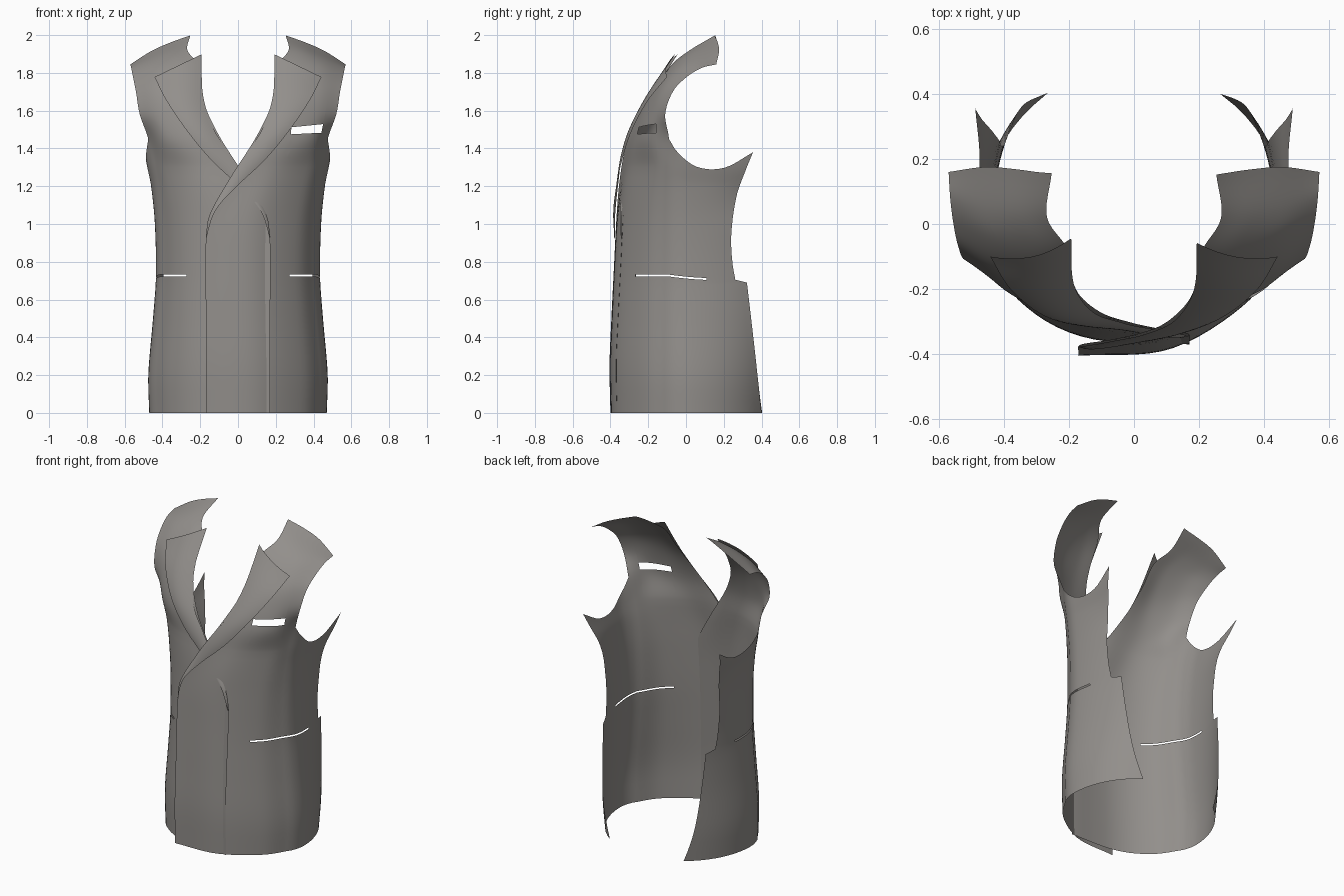
import bpy, bmesh, math
from mathutils import Vector

if "Cube" in bpy.data.objects:
    bpy.data.objects.remove(bpy.data.objects["Cube"])

cloth = bpy.data.materials.new("warm grey cloth")
cloth.diffuse_color = (0.29, 0.275, 0.26, 1)
cloth.use_nodes = True
cloth.node_tree.nodes["Principled BSDF"].inputs["Base Color"].default_value = cloth.diffuse_color


def key(tab, z):
    """Smooth interpolation through (z, value) pairs."""
    n = len(tab)
    z = min(max(z, tab[0][0]), tab[-1][0])
    i = 0
    while i < n - 2 and z > tab[i + 1][0]:
        i += 1

    def slope(k):
        lo, hi = tab[max(k - 1, 0)], tab[min(k + 1, n - 1)]
        return (hi[1] - lo[1]) / (hi[0] - lo[0])
    (a, p), (b, q) = tab[i], tab[i + 1]
    h = b - a
    t = (z - a) / h
    return ((2*t**3 - 3*t*t + 1)*p + (t**3 - 2*t*t + t)*h*slope(i)
            + (3*t*t - 2*t**3)*q + (t**3 - t*t)*h*slope(i + 1))


def catmull(pts, u):
    """Point at u in 0..len-1 on a spline through pts."""
    n = len(pts)
    i = min(int(u), n - 2)
    t = u - i
    p1, p2 = pts[i], pts[i + 1]
    p0 = pts[i - 1] if i else p1 * 2 - p2
    p3 = pts[i + 2] if i + 2 < n else p2 * 2 - p1
    return (p1*2 + (p2 - p0)*t + (p0*2 - p1*5 + p2*4 - p3)*t*t
            + (p1*3 - p0 - p2*3 + p3)*t**3) * 0.5


# Body measurements by height
WIDTH = [(0, .47), (.2, .475), (.5, .45), (.72, .435), (1, .44), (1.2, .46), (1.3, .48), (1.45, .51)]
FRONT = [(0, .40), (.25, .405), (.5, .395), (.8, .38), (1, .37), (1.2, .355), (1.45, .32)]
BACK = [(0, .484), (.7, .6), (.95, .66), (1.2, .85), (1.38, 2)]
EDGE = [(0, -.17), (.5, -.17), (.92, -.17), (1.05, -.148), (1.23, -.05), (1.365, .037)]
BACK_LOW = [(0, .40), (.35, .362), (.695, .322)]
BACK_HIGH = [(.7, .262), (.8, .245), (.95, .24), (1.15, .268), (1.29, .318), (1.38, .355)]
ARMHOLE = [(-.09, 1.45), (-.05, 1.385), (.03, 1.32), (.1, 1.295), (.18, 1.29), (.26, 1.31), (.355, 1.38)]
N, SEAM, NU, NS = 1.7, -.09, 20, 14

# Chest to shoulder rows: neckline edge to armhole edge
UPPER = [
    [(.09, -.308, 1.45), (.27, -.265, 1.45), (.40, -.2, 1.45), (.475, -.09, 1.45)],
    [(.165, -.24, 1.6), (.29, -.22, 1.6), (.42, -.175, 1.59), (.52, -.11, 1.58)],
    [(.195, -.165, 1.72), (.3, -.16, 1.72), (.43, -.13, 1.71), (.54, -.07, 1.70)],
    [(.21, -.08, 1.84), (.32, -.075, 1.83), (.44, -.05, 1.81), (.555, 0, 1.775)],
    [(.268, .02, 1.92), (.36, .025, 1.9), (.46, .04, 1.865), (.565, .08, 1.825)],
    [(.253, .152, 1.998), (.36, .168, 1.96), (.46, .175, 1.915), (.57, .16, 1.845)],
]
UPPER = [[Vector(p) for p in r] for r in UPPER]


def low_row(z):
    a, b, x0 = key(WIDTH, z), key(FRONT, z), key(EDGE, z)
    xs = a * (1 - (-SEAM / b)**N)**(1 / N)
    out = []
    for f in (0, .45, .82, 1):
        x = x0 + (xs - x0) * f
        y = -b * (1 - (max(x, 0) / a)**N)**(1 / N)
        out.append(Vector((x, y, z)))
    return out


def side_point(z_row, f):
    top = key(ARMHOLE, SEAM + f * (.355 - SEAM))
    z = z_row if z_row < 1 else 1 + (z_row - 1) * (top - 1) / .45
    yb = key(BACK_LOW, z) if z < .697 else key(BACK_HIGH, z)
    y = SEAM + f * (yb - SEAM)
    a, b, n = (key(WIDTH, z), key(FRONT, z), N) if y < 0 else (key(WIDTH, z), key(BACK, z), 2)
    x = a * (1 - (abs(y) / b)**n)**(1 / n)
    droop = .03 * min(1, f * 1.6) * (1 - f)**.5 * math.exp(-((z - .725) / .05)**2)
    return Vector((x, y, z - droop))


def place(p, side):
    """Left panel lies on top; right panel is mirrored and tucked under."""
    if side > 0:
        return p
    t = min(max((.32 - p.x) / .3, 0), 1)
    return Vector((-p.x, p.y + .035 * t*t*(3 - 2*t), p.z))


def finish(bm, name, side):
    if side < 0:
        bmesh.ops.reverse_faces(bm, faces=bm.faces[:])
    me = bpy.data.meshes.new(name)
    bm.to_mesh(me)
    bm.free()
    me.materials.append(cloth)
    for p in me.polygons:
        p.use_smooth = True
    ob = bpy.data.objects.new(name, me)
    bpy.context.collection.objects.link(ob)


def fill(bm, rows, skip=lambda k, c: False):
    for k in range(len(rows) - 1):
        for j in range(min(len(rows[k]), len(rows[k + 1])) - 1):
            q = [rows[k][j], rows[k][j + 1], rows[k + 1][j + 1], rows[k + 1][j]]
            c = sum((v.co for v in q), Vector()) / 4
            if not skip(k, c):
                bm.faces.new(q)


# Front panels with side wrap, armhole, waist slit
LOW_Z = [i * .06 for i in range(11)] + [.65, .69, .705, .722, .732] + [.78 + i * .052 for i in range(10)]
SLIT = LOW_Z.index(.722)


def panel(side):
    rows = [low_row(z) for z in LOW_Z]
    ctrl = [low_row(1.15), low_row(1.3)] + UPPER
    for s in range((len(ctrl) - 2) * 6 + 1):
        rows.append([catmull([r[i] for r in ctrl], 1 + s / 6) for i in range(4)])
    bm = bmesh.new()
    grid = []
    for r in rows:
        pts = [catmull(r, 3 * j / NU) for j in range(NU + 1)]
        if r[3].z <= 1.4501:
            pts += [side_point(r[3].z, j / NS) for j in range(1, NS + 1)]
        grid.append([bm.verts.new(place(p, side)) for p in pts])
    fill(bm, grid, lambda k, c: k == SLIT and abs(c.x) > .28 and c.y < .12)
    if side > 0:
        # Chest pocket opening
        planes = [((.28, 0, 1.48), (-1, 0, .1)), ((.445, 0, 1.5), (1, 0, -.2)),
                  ((.28, 0, 1.475), (.05, 0, -1)), ((.28, 0, 1.512), (-.1, 0, 1))]
        planes = [(Vector(a), Vector(b)) for a, b in planes]
        for co, no in planes:
            fs = [f for f in bm.faces if 1.35 < f.calc_center_median().z < 1.65
                  and .2 < f.calc_center_median().x < .5]
            geom = set(fs) | {e for f in fs for e in f.edges} | {v for f in fs for v in f.verts}
            bmesh.ops.bisect_plane(bm, geom=list(geom), plane_co=co, plane_no=no)
        hole = [f for f in bm.faces
                if all((f.calc_center_median() - co).dot(no) < 0 for co, no in planes)]
        bmesh.ops.delete(bm, geom=hole, context='FACES')
    finish(bm, "left_front_panel" if side > 0 else "right_front_panel", side)


# Folded lapels: roll line and outer edge, bottom to top
ROLL = [Vector(p) for p in [(-.17, -.375, .92), (-.15, -.375, 1.05), (-.05, -.357, 1.23), (.037, -.338, 1.365),
                            (.127, -.295, 1.5), (.185, -.2, 1.68), (.193, -.058, 1.898)]]
OUTER = [Vector(p) for p in [(-.168, -.38, .93), (-.12, -.385, 1.07), (-.016, -.37, 1.19), (.143, -.338, 1.34),
                             (.275, -.285, 1.5), (.38, -.2, 1.656), (.442, -.1, 1.778)]]


def lapel(side):
    bm = bmesh.new()
    grid = []
    for k in range(37):
        p, q = catmull(ROLL, k / 6), catmull(OUTER, k / 6)
        bulge = .08 * (q - p).length
        grid.append([bm.verts.new(place(p.lerp(q, j / 8) - Vector((0, bulge * 4 * (j / 8) * (1 - j / 8), 0)), side))
                     for j in range(9)])
    fill(bm, grid)
    finish(bm, "left_lapel" if side > 0 else "right_lapel", side)


for s in (1, -1):
    panel(s)
    lapel(s)
